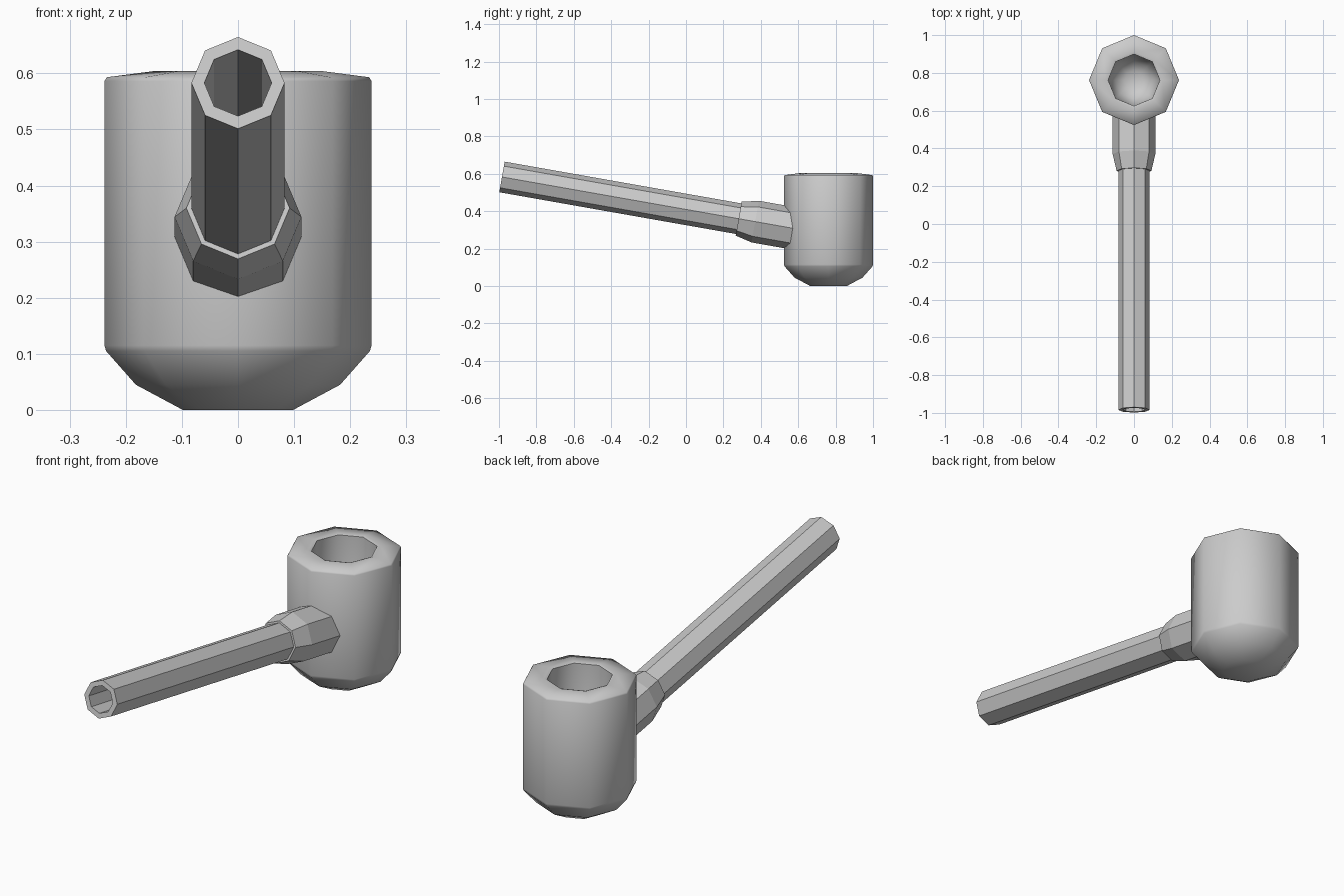
import bpy, math
from mathutils import Vector, Matrix

if "Cube" in bpy.data.objects:
    bpy.data.objects.remove(bpy.data.objects["Cube"])

SIDES = 8
TILT = math.radians(10)


def lathe(name, profile, matrix, smooth_angle=None):
    """Turn a closed (radius, height) profile into an octagonal solid."""
    verts, rings, faces = [], [], []
    for r, h in profile:
        if r == 0:
            rings.append([len(verts)] * SIDES)
            verts.append((0, 0, h))
        else:
            rings.append(list(range(len(verts), len(verts) + SIDES)))
            for i in range(SIDES):
                a = 2 * math.pi * i / SIDES
                verts.append((r * math.cos(a), r * math.sin(a), h))
    pairs = list(zip(rings, rings[1:]))
    if profile[0][0] > 0:
        pairs.append((rings[-1], rings[0]))
    for a, b in pairs:
        for i in range(SIDES):
            j = (i + 1) % SIDES
            faces.append(list(dict.fromkeys([a[i], a[j], b[j], b[i]])))
    mesh = bpy.data.meshes.new(name)
    mesh.from_pydata(verts, [], faces)
    mesh.transform(matrix)
    mesh.update()
    obj = bpy.data.objects.new(name, mesh)
    bpy.context.collection.objects.link(obj)
    if smooth_angle:
        bpy.ops.object.select_all(action='DESELECT')
        obj.select_set(True)
        bpy.context.view_layer.objects.active = obj
        bpy.ops.object.shade_smooth_by_angle(angle=math.radians(smooth_angle))
    return obj


# Bowl with hollow chamber
lathe("bowl", [
    (0, 0), (0.098, 0), (0.182, 0.045), (0.235, 0.105), (0.238, 0.115),
    (0.238, 0.586), (0.234, 0.593), (0.15, 0.604), (0.137, 0.6),
    (0.134, 0.22), (0.10, 0.15), (0.05, 0.12), (0, 0.12),
], Matrix.Translation((0, 0.762, 0)), 60)

# Shared tilted axis: local z runs from the mouth end towards the bowl
axis = Vector((0, math.cos(TILT), -math.sin(TILT)))
along = (Matrix.Translation((0, -0.984, 0.583))
         @ axis.to_track_quat('Z', 'Y').to_matrix().to_4x4())

# Hollow stem, open at the mouth end
lathe("stem", [
    (0, 1.33), (0.06, 1.33), (0.06, 0), (0.083, 0), (0.083, 1.36), (0, 1.36),
][::-1][::-1], along)

# Flared shank joining the stem to the bowl
lathe("shank", [
    (0, 1.285), (0.092, 1.285), (0.113, 1.375), (0.113, 1.59), (0, 1.59),
], along)
